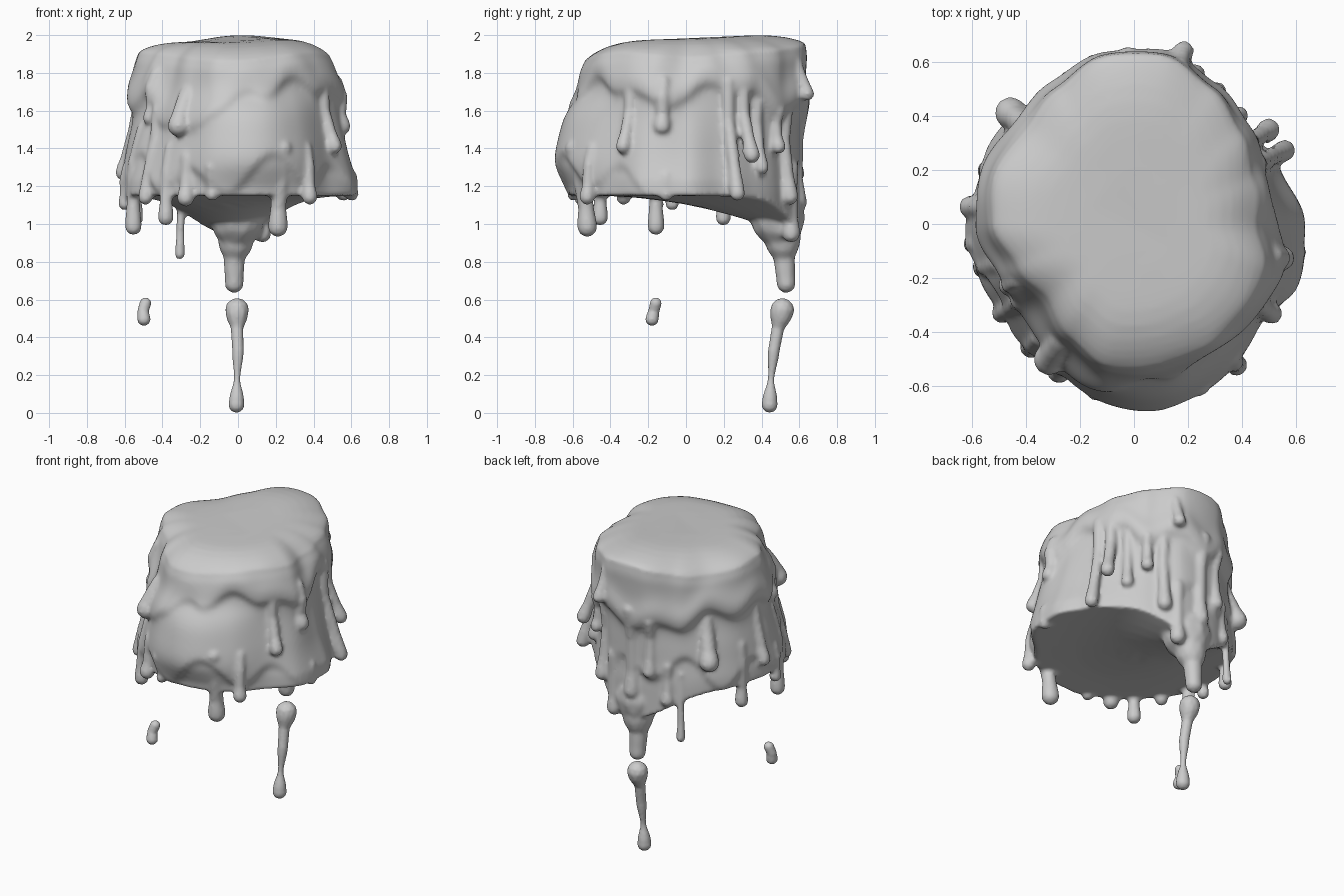
import bpy, bmesh, math
from mathutils import Vector, Matrix

if "Cube" in bpy.data.objects:
    bpy.data.objects.remove(bpy.data.objects["Cube"])

# radii and lip heights every 20 degrees, counter-clockwise from +x
TOP = [.45, .47, .53, .59, .65, .65, .59, .545, .565, .54, .475, .43, .49, .55, .54, .53, .53, .52]
LOW = [.635, .58, .55, .56, .60, .595, .59, .595, .605, .615, .615, .595, .605, .62, .625, .62, .60, .645]
LIP = [1.66, 1.74, 1.66, 1.58, 1.60, 1.54, 1.57, 1.62, 1.62, 1.62, 1.65, 1.55, 1.48, 1.60, 1.69, 1.74, 1.72, 1.64]


def around(table, deg):
    f = (deg % 360) / 20
    i = int(f)
    t = f - i
    t = t * t * (3 - 2 * t)
    n = len(table)
    return table[i % n] * (1 - t) + table[(i + 1) % n] * t


def smooth(a, b, x):
    t = max(0, min(1, (x - a) / (b - a)))
    return t * t * (3 - 2 * t)


def near(deg, centre, width):
    d = (deg - centre + 180) % 360 - 180
    return math.exp(-(d / width) ** 2)


def radius(deg, z):
    t = max(0, min(1, (1.93 - z) / .7))
    r = around(TOP, deg) * (1 - t) + around(LOW, deg) * t
    # front belly, then the overhanging upper layer
    r += .095 * near(deg, 278, 32) * math.exp(-((z - 1.45) / .21) ** 4)
    lip = around(LIP, deg) + .03 * math.sin(math.radians(deg * 11))
    r += -.02 * (1 - smooth(lip - .03, lip + .03, z)) * smooth(1.15, 1.4, z)
    r += (.028 - .015 * near(deg, 270, 40)) * math.exp(-((z - lip - .07) / .09) ** 2)
    # lower wax layer with broad runs, absent on the bare right and back-right wall
    bare = min(1, near(deg, 10, 38) + near(deg, 50, 30))
    edge = 1.25 + .08 * math.sin(math.radians(deg * 9 + 40)) + .04 * math.sin(math.radians(deg * 4))
    r += (1 - bare) * .022 * (smooth(edge - .03, edge + .03, z) * (1 - smooth(1.35, 1.6, z)) - .3)
    return r


def floor_z(x, y):
    t = max(0, min(1.05, (y + .5)))
    return 1.15 - .19 * t * t * math.exp(-((x + .03) / .3) ** 2)


def top_z(x, y):
    return 1.965 + .035 * math.exp(-(x / .3) ** 2) * (.4 + y) + .008 * math.sin(7 * x + 3 * y)


def add_blob_chain(bm, stations):
    """Overlapping balls along (x, y, z, r) stations, fused later by the remesh."""
    for a, b in zip(stations, stations[1:]):
        steps = max(2, int((Vector(b[:3]) - Vector(a[:3])).length / .012))
        for k in range(steps + 1):
            t = k / steps
            p = [a[i] * (1 - t) + b[i] * t for i in range(3)]
            s = t * t * (3 - 2 * t)
            bmesh.ops.create_icosphere(bm, subdivisions=2, radius=a[3] * (1 - s) + b[3] * s,
                                       matrix=Matrix.Translation(p))


def finish(name, bm, voxel, passes):
    me = bpy.data.meshes.new(name)
    bm.to_mesh(me)
    bm.free()
    ob = bpy.data.objects.new(name, me)
    bpy.context.collection.objects.link(ob)
    rm = ob.modifiers.new("fuse", 'REMESH')
    rm.mode = 'VOXEL'
    rm.voxel_size = voxel
    rm.use_smooth_shade = True
    sm = ob.modifiers.new("soften", 'SMOOTH')
    sm.factor = .5
    sm.iterations = passes
    return ob


# melting body: closed loft from top centre down the wall to the underside centre
bm = bmesh.new()
N = 144
rows = [(s, 'top') for s in (.3, .5, .6, .7, .8, .87, .93)]
rows += [(k / 36, 'wall') for k in range(37)]
rows += [(s, 'floor') for s in (.94, .85, .7, .55, .4, .2)]
loops = []
for s, kind in rows:
    loop = []
    for i in range(N):
        deg = 360 * i / N
        c, sn = math.cos(math.radians(deg)), math.sin(math.radians(deg))
        rt, rb = radius(deg, 1.93), radius(deg, 1.15)
        drop = .05 + .04 * near(deg, 255, 55) + .03 * near(deg, 0, 30) + .03 * near(deg, 135, 30)
        if kind == 'top':
            r = rt * s
            z = top_z(r * c, r * sn) - drop * max(0, (s - .5) / .5) ** 2.5
        elif kind == 'wall':
            z0, z1 = top_z(rt * c, rt * sn) - drop, floor_z(rb * c, rb * sn)
            z = z0 + (z1 - z0) * s
            r = radius(deg, z) - .012 * (1 - smooth(0, .08, s))
        else:
            r = rb * s
            z = floor_z(r * c, r * sn)
        loop.append(bm.verts.new((r * c, r * sn, z)))
    loops.append(loop)
for a, b in zip(loops, loops[1:]):
    for i in range(N):
        j = (i + 1) % N
        bm.faces.new((a[i], b[i], b[j], a[j]))
bm.faces.new(loops[0])
bm.faces.new(loops[-1][::-1])

# runs and drips following the wall: angle, start z, end z, size, outward lean at the tip
DRIPS = [
    (238, 1.68, 1.46, .058, .01), (292, 1.40, .93, .052, -.06), (257, 1.30, 1.12, .034, -.02),
    (306, 1.40, 1.10, .040, .02), (327, 1.70, 1.37, .040, .02), (350, 1.25, 1.12, .036, -.03),
    (347, 1.75, 1.47, .045, 0), (26, 1.75, 1.12, .040, .05), (35, 1.70, 1.32, .042, .08),
    (46, 1.65, 1.26, .036, .02), (74, 1.85, 1.65, .038, .02), (58, 1.60, 1.37, .038, .03),
    (68, 1.60, 1.10, .042, .02), (77, 1.30, .90, .046, -.02), (122, 1.25, .81, .028, 0),
    (138, 1.60, 1.28, .058, .03), (160, 1.40, .99, .040, -.02), (174, 1.60, 1.23, .040, 0),
    (196, 1.50, .94, .044, -.03), (206, 1.80, 1.52, .038, 0), (187, 1.30, 1.07, .036, -.02),
    (230, 1.40, .99, .042, -.02), (214, 1.60, 1.10, .038, 0), (243, 1.35, 1.09, .046, .01),
    (104, 1.60, 1.22, .042, 0), (114, 1.30, 1.04, .040, 0), (92, 1.65, 1.06, .050, 0)]
for deg, z0, z1, size, lean in DRIPS:
    c, sn = math.cos(math.radians(deg)), math.sin(math.radians(deg))
    pts = []
    for t, k in ((0, .9), (.35, .85), (.75, .85), (1, 1.05)):
        z = z0 + (z1 + size * 1.05 - z0) * t
        r = radius(deg, max(z, 1.2)) - size * (.6 - .6 * t) + lean * t
        pts.append((r * c, r * sn, z, size * k))
    add_blob_chain(bm, pts)

# thick spout at the back
add_blob_chain(bm, [(0, .48, 1.05, .15), (-.01, .51, .93, .10), (-.02, .52, .82, .058), (-.02, .53, .685, .052)])
finish("melting_body", bm, .013, 4)

# falling strand
bm = bmesh.new()
add_blob_chain(bm, [(-.005, .51, .545, .064), (-.005, .485, .44, .034), (0, .465, .33, .032),
                    (-.005, .45, .18, .018), (-.008, .443, .055, .042), (-.008, .443, .043, .043)])
finish("falling_strand", bm, .008, 2)

# loose droplet
bm = bmesh.new()
add_blob_chain(bm, [(-.49, -.16, .58, .032), (-.503, -.17, .54, .031), (-.498, -.18, .496, .036)])
finish("falling_droplet", bm, .008, 2)
